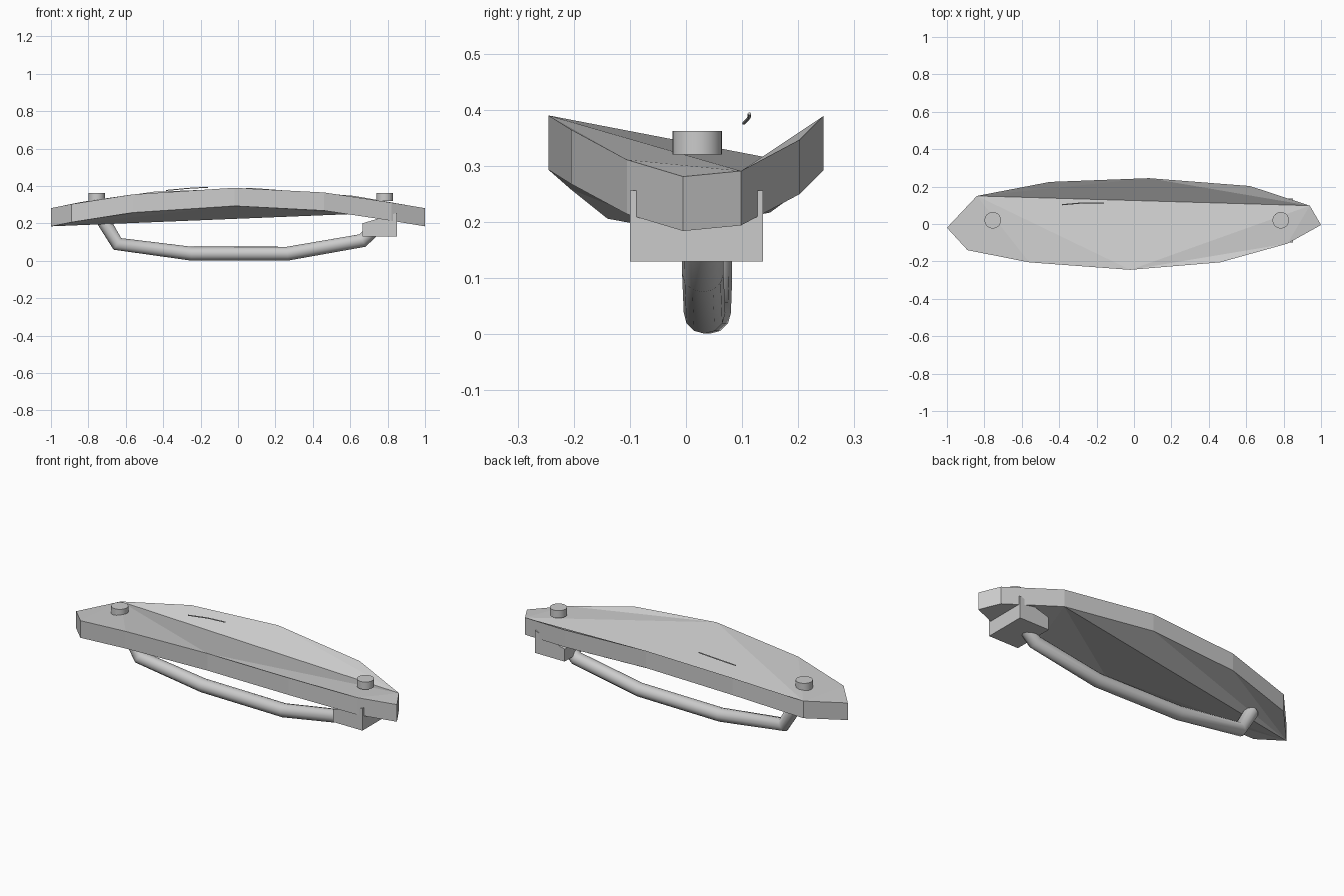
import bpy, bmesh, math

if "Cube" in bpy.data.objects:
    bpy.data.objects.remove(bpy.data.objects["Cube"])

grey = bpy.data.materials.new("light_grey")
grey.diffuse_color = (0.6, 0.6, 0.6, 1)
grey.use_nodes = True
grey.node_tree.nodes["Principled BSDF"].inputs["Base Color"].default_value = grey.diffuse_color


def mesh_object(name, bm):
    bmesh.ops.recalc_face_normals(bm, faces=bm.faces[:])
    me = bpy.data.meshes.new(name)
    bm.to_mesh(me)
    bm.free()
    me.materials.append(grey)
    ob = bpy.data.objects.new(name, me)
    bpy.context.collection.objects.link(ob)
    return ob


def tube(name, points, radius, resolution):
    cu = bpy.data.curves.new(name, 'CURVE')
    cu.dimensions = '3D'
    cu.bevel_depth = radius
    cu.bevel_resolution = resolution
    cu.use_fill_caps = True
    sp = cu.splines.new('POLY')
    sp.points.add(len(points) - 1)
    for p, co in zip(sp.points, points):
        p.co = (*co, 1)
    cu.materials.append(grey)
    ob = bpy.data.objects.new(name, cu)
    bpy.context.collection.objects.link(ob)
    return ob


# Arched, faceted plate: outline of the upper rim, dropped straight down for its thickness
rim = [(-1, -.02, .281), (-.89, -.14, .303), (-.56, -.205, .355), (-.02, -.245, .39),
       (.46, -.205, .365), (.82, -.105, .311), (1, -.005, .281), (.94, .098, .291),
       (.62, .203, .347), (.08, .245, .389), (-.45, .225, .369), (-.84, .15, .314)]
top_tris = [(11, 0, 1), (11, 1, 2), (11, 2, 3), (3, 11, 7), (3, 4, 5), (3, 5, 7),
            (5, 6, 7), (7, 8, 9), (7, 9, 11), (9, 10, 11)]
low_tris = [(0, 1, 2), (0, 2, 3), (0, 3, 8), (3, 4, 8), (4, 5, 8), (5, 6, 8),
            (6, 7, 8), (0, 8, 9), (0, 9, 10), (0, 10, 11)]
bm = bmesh.new()
upper = [bm.verts.new(p) for p in rim]
lower = [bm.verts.new((x, y, z - .097)) for x, y, z in rim]
for t in top_tris:
    bm.faces.new([upper[i] for i in t])
for t in low_tris:
    bm.faces.new([lower[i] for i in t])
for i in range(len(rim)):
    j = (i + 1) % len(rim)
    bm.faces.new((upper[i], upper[j], lower[j], lower[i]))
mesh_object("arched_plate", bm)

# Wedge-topped block under the right end
bm = bmesh.new()
bmesh.ops.create_cube(bm, size=1)
for v in bm.verts:
    right, up = v.co.x > 0, v.co.z > 0
    z = (.256 if right else .2) if up else .13
    v.co = (.85 if right else .665, .137 if v.co.y > 0 else -.1, z)
mesh_object("end_block", bm)

# Round knobs on top
for name, x in (("left_knob", -.755), ("right_knob", .785)):
    bpy.ops.mesh.primitive_cylinder_add(vertices=32, radius=.044, depth=.042,
                                        location=(x, .02, .341))
    ob = bpy.context.object
    ob.name = name
    ob.data.materials.append(grey)
    bpy.ops.object.shade_smooth_by_angle(angle=math.radians(30))

# Bent handle bar below
tube("handle_bar", [(-.72, .045, .215), (-.645, .045, .09), (-.25, .043, .038),
                    (.265, .033, .038), (.665, .03, .108), (.75, .03, .19)], .037, 4)

# Fine raised strip over the plate
tube("thin_strip", [(-.385, .103, .376), (-.33, .108, .381), (-.27, .113, .387),
                    (-.16, .113, .393)], .003, 1)
